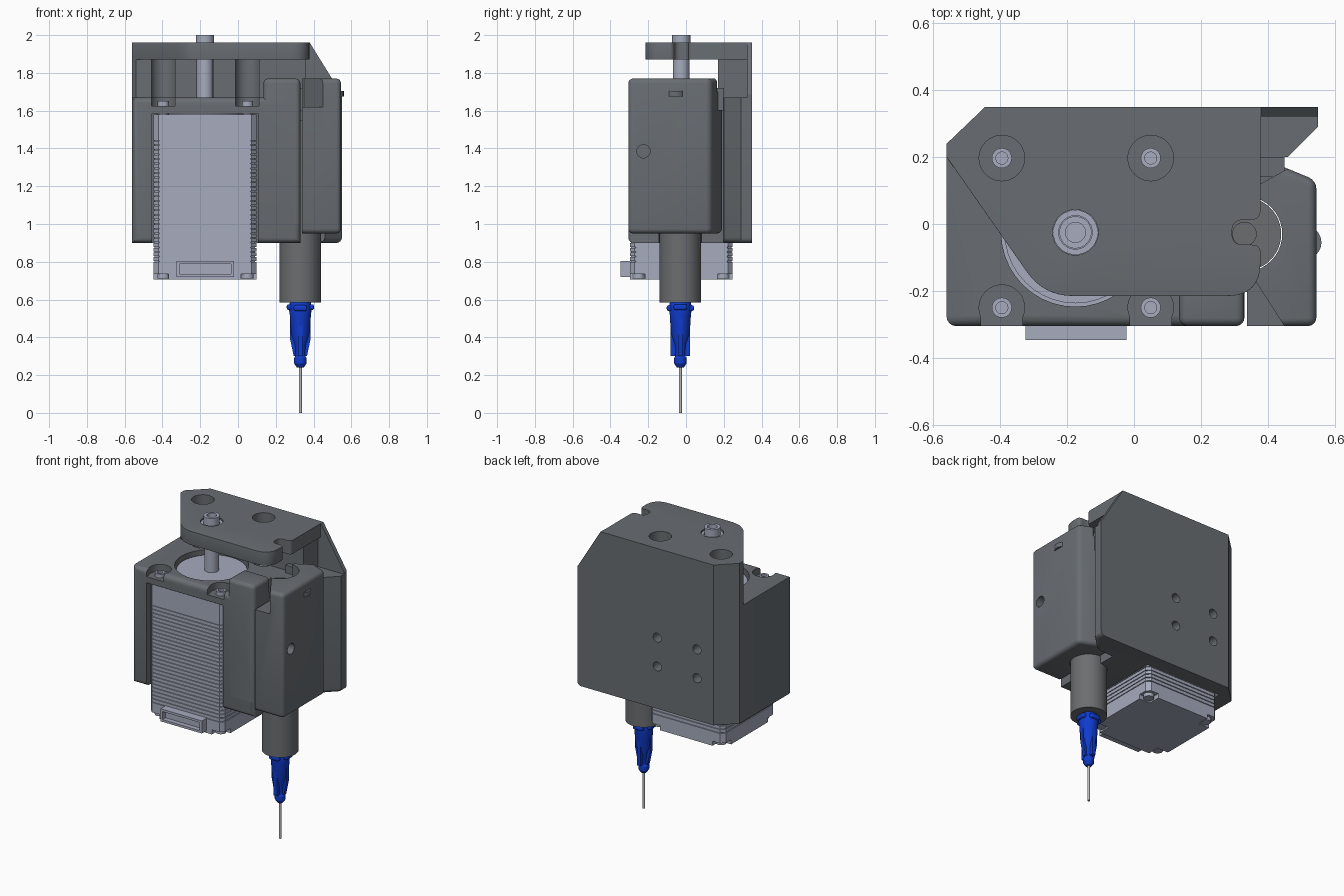
import bpy, bmesh, math
from mathutils import Vector

cube = bpy.data.objects.get("Cube")
if cube:
    bpy.data.objects.remove(cube, do_unlink=True)


def material(name, rgb):
    m = bpy.data.materials.new(name)
    m.use_nodes = True
    m.diffuse_color = (*rgb, 1)
    m.node_tree.nodes["Principled BSDF"].inputs["Base Color"].default_value = (*rgb, 1)
    return m


GREY = material("dark grey plastic", (0.14, 0.155, 0.17))
BARREL = material("barrel grey", (0.15, 0.155, 0.16))
METAL = material("light motor metal", (0.38, 0.41, 0.51))
BLUE = material("hub blue", (0.005, 0.045, 0.62))
STEEL = material("needle steel", (0.5, 0.5, 0.5))
parts = []


def finish(name, bm, mat):
    bmesh.ops.recalc_face_normals(bm, faces=bm.faces)
    mesh = bpy.data.meshes.new(name)
    bm.to_mesh(mesh)
    bm.free()
    mesh.materials.append(mat)
    ob = bpy.data.objects.new(name, mesh)
    bpy.context.collection.objects.link(ob)
    parts.append(ob)
    return ob


def outline(points):
    """Polygon from (x, y) or (x, y, corner radius) points."""
    out, n = [], len(points)
    for i, p in enumerate(points):
        c = Vector(p[:2])
        if len(p) < 3:
            out.append(c)
            continue
        a = (Vector(points[i - 1][:2]) - c).normalized()
        b = (Vector(points[(i + 1) % n][:2]) - c).normalized()
        t = p[2] / math.tan(a.angle(b) / 2)
        for k in range(9):
            s = k / 8
            out.append(c + a * t * (1 - s) ** 2 + b * t * s ** 2)
    return out


def prism(name, points, lo, hi, mat=GREY, soft=0, where=None, axis="z"):
    """Extrude an outline along z, or an x-z outline along y; soften chosen edges."""
    bm = bmesh.new()
    place = (lambda p, h: (p.x, p.y, h)) if axis == "z" else (lambda p, h: (p.x, h, p.y))
    face = bm.faces.new([bm.verts.new(place(p, lo)) for p in outline(points)])
    top = bmesh.ops.extrude_face_region(bm, geom=[face])["geom"]
    shift = (0, 0, hi - lo) if axis == "z" else (0, hi - lo, 0)
    bmesh.ops.translate(bm, vec=shift, verts=[v for v in top if isinstance(v, bmesh.types.BMVert)])
    bmesh.ops.recalc_face_normals(bm, faces=bm.faces)
    if soft:
        edges = [e for e in bm.edges if e.calc_face_angle(0) > 0.5
                 and (where is None or where((e.verts[0].co + e.verts[1].co) / 2))]
        bmesh.ops.bevel(bm, geom=edges, offset=soft, segments=4, profile=0.5,
                        affect="EDGES", clamp_overlap=True)
    return finish(name, bm, mat)


def box(name, x, y, z, mat=GREY, soft=0, where=None):
    pts = [(x[0], y[0]), (x[1], y[0]), (x[1], y[1]), (x[0], y[1])]
    return prism(name, pts, z[0], z[1], mat, soft, where)


def lathe(name, x, y, profile, mat, steps=40):
    """Turned part from (radius, z) points, closed at both ends."""
    bm = bmesh.new()
    rings = [[bm.verts.new((x + r * math.cos(math.tau * k / steps),
                            y + r * math.sin(math.tau * k / steps), z))
              for k in range(steps)] for r, z in profile]
    for a, b in zip(rings, rings[1:]):
        for k in range(steps):
            j = (k + 1) % steps
            bm.faces.new((a[k], a[j], b[j], b[k]))
    bm.faces.new(rings[0])
    bm.faces.new(rings[-1])
    return finish(name, bm, mat)


def cyl(name, x, y, r, lo, hi, mat=GREY):
    return lathe(name, x, y, [(r, lo), (r, hi)], mat)


def rod(name, r, start, direction, length, mat=GREY):
    """Cylinder along any direction."""
    ob = cyl(name, 0, 0, r, 0, length, mat)
    turn = Vector((0, 0, 1)).rotation_difference(Vector(direction)).to_matrix().to_4x4()
    ob.data.transform(turn)
    ob.data.transform(turn.Translation(start))
    return ob


def cut(ob, cutters):
    for c in cutters:
        c.hide_render = True
        m = ob.modifiers.new("cut", "BOOLEAN")
        m.operation, m.solver, m.object = "DIFFERENCE", "EXACT", c
        bpy.context.view_layer.objects.active = ob
        bpy.ops.object.modifier_apply(modifier=m.name)
        parts.remove(c)
        bpy.data.objects.remove(c, do_unlink=True)


MX, MY = -0.175, -0.025      # motor axis
SX, SY = 0.33, -0.03         # syringe axis
SCREW_X, FRONT_Y, BACK_Y = (-0.395, 0.05), -0.25, 0.197

# Main housing with motor pocket, screw recesses and mounting holes
body = prism("housing", [(-0.56, -0.305), (0.33, -0.305), (0.33, 0.195), (0.46, 0.2), (0.55, 0.29),
                         (0.55, 0.35), (-0.445, 0.35), (-0.56, 0.24)], 0.9, 1.67,
             soft=0.028, where=lambda c: c.y < -0.2 or (c.z < 1 and c.x > 0.5))
cutters = [box("pocket", (-0.455, 0.105), (-0.5, 0.252), (0.8, 1.585)),
           cyl("boss_hole", MX, MY, 0.222, 1.5, 1.8),
           cyl("syringe_bore", SX, SY, 0.113, 0.8, 1.9)]
for x in SCREW_X:
    for y in (FRONT_Y, BACK_Y):
        cutters.append(cyl("counterbore", x, y, 0.068, 1.625, 1.8))
    cutters.append(box("front_opening", (x - 0.062, x + 0.062), (-0.5, FRONT_Y), (1.625, 1.8)))
for x in (-0.035, -0.325):
    for z in (1.18, 1.37):
        cutters.append(rod("mount_hole", 0.03, (x, 0.28, z), (0, 1, 0), 0.2))
cut(body, cutters)

# Raised latch block beside the syringe, with its slot
latch = box("latch_block", (0.135, 0.33), (-0.305, -0.13), (1.0, 1.77), soft=0.025,
            where=lambda c: c.z > 1.1)
cut(latch, [cyl("syringe_bore", SX, SY, 0.113, 0.8, 1.9),
            box("slot", (0.2, 0.262), (-0.4, -0.24), (1.32, 1.45))])
box("slot_catch", (0.212, 0.25), (-0.27, -0.2), (1.33, 1.42))
box("rear_clip", (0.25, 0.45), (0.14, 0.2), (1.6, 1.72))

# Rear wall, gusset and top plate
wall = prism("rear_wall", [(-0.56, 0.2), (-0.54, 0.17), (0.36, 0.17), (0.36, 0.35),
                           (-0.445, 0.35), (-0.56, 0.24)], 1.665, 1.88)
cut(wall, [cyl("recess", x, BACK_Y, 0.068, 1.6, 2) for x in SCREW_X])
prism("gusset", [(0.35, 1.6), (0.55, 1.6), (0.55, 1.685), (0.38, 1.96), (0.35, 1.96)],
      0.322, 0.35, axis="y")
plate = prism("top_plate", [(-0.56, 0.2), (-0.27, -0.215, 0.17), (0.378, -0.215, 0.1),
                            (0.378, -0.062, 0.025), (0.293, -0.062, 0.033), (0.293, 0.012, 0.033),
                            (0.378, 0.012, 0.03), (0.378, 0.35), (-0.445, 0.35), (-0.56, 0.24)],
              1.87, 1.96, soft=0.018,
              where=lambda c: c.y < 0.15 and abs(c.z - 1.915) > 0.03 and not (c.x > 0.27 and -0.08 < c.y < 0.04))
cut(plate, [cyl("access_hole", x, BACK_Y, 0.068, 1.8, 2.1) for x in SCREW_X]
    + [cyl("bearing_hole", MX, MY, 0.068, 1.8, 2.1)])

# Syringe cover with lowered front and rear corners
cover = prism("syringe_cover", [(0.338, -0.305), (0.545, -0.305), (0.545, 0.13), (0.4, 0.19),
                                (0.338, 0.19)], 0.95, 1.77, soft=0.025,
              where=lambda c: c.x > 0.34)
cut(cover, [prism("front_corner", [(0.3, -0.4), (0.51, -0.4), (0.35, -0.15), (0.3, -0.15)], 1.62, 1.9),
            prism("rear_corner", [(0.3, 0.08), (0.36, 0.11), (0.55, 0.215), (0.3, 0.3)], 1.7, 1.9),
            cyl("syringe_bore", SX, SY, 0.113, 0.8, 1.9),
            rod("side_hole", 0.035, (0.44, -0.225, 1.385), (1, 0, 0), 0.3)])
cyl("cover_nub", 0.51, -0.055, 0.05, 1.675, 1.705)

# Motor: end caps, stacked laminations, boss, shaft
H = 0.272


def square(name, h, lo, hi):
    c = 0.025
    pts = [(h - c, -h), (h, c - h), (h, h - c), (h - c, h), (c - h, h), (-h, h - c), (-h, c - h), (c - h, -h)]
    return prism(name, [(MX + a, MY + b) for a, b in pts], lo, hi, METAL)


lower_cap = square("motor_lower_cap", H, 0.705, 0.8)
corners = [(MX + i * H, MY + j * H) for i in (-1, 1) for j in (-1, 1)]
cut(lower_cap, [box("corner_notch", (x - 0.08, x + 0.08), (y - 0.08, y + 0.08), (0.6, 0.735), METAL)
                for x, y in corners])
for x in SCREW_X:
    for y in (FRONT_Y, BACK_Y):
        cyl("motor_foot_screw", x, y, 0.032, 0.712, 0.74, METAL)
        lathe("motor_top_screw", x, y, [(0.03, 1.55), (0.03, 1.65), (0.018, 1.65), (0.018, 1.635)], METAL, 24)
square("motor_core", H - 0.006, 0.79, 1.45)
LAYERS = 26
step = (1.44 - 0.8) / LAYERS
for i in range(LAYERS):
    square("motor_lamination", H, 0.8 + (i + 0.2) * step, 0.8 + (i + 1) * step)
square("motor_upper_cap", H, 1.443, 1.58)
cyl("motor_boss", MX, MY, 0.212, 1.57, 1.64, METAL)
cyl("motor_shaft", MX, MY, 0.044, 1.6, 1.965, METAL)
lathe("shaft_bearing", MX, MY, [(0.067, 1.875), (0.067, 1.95), (0.05, 1.95), (0.05, 1.94)], METAL)
lathe("shaft_end", MX, MY, [(0.048, 1.93), (0.048, 2.0), (0.03, 2.0), (0.03, 1.97)], METAL)
plug = box("motor_connector", (-0.325, -0.022), (-0.347, -0.28), (0.72, 0.803), METAL)
cut(plug, [box("connector_opening", (-0.31, -0.037), (-0.4, -0.315), (0.735, 0.788), METAL)])

# Syringe barrel, open down the middle
lathe("syringe_barrel", SX, SY, [(0.035, 0.585), (0.11, 0.585), (0.11, 1.55), (0.035, 1.55), (0.035, 0.58)],
      BARREL, 48)

# Needle hub with lugs and ribs
lathe("needle_hub", SX, SY, [(0.055, 0.585), (0.062, 0.56), (0.056, 0.52), (0.05, 0.42), (0.03, 0.36),
                             (0.027, 0.3), (0.033, 0.29), (0.033, 0.262), (0.018, 0.24)], BLUE, 32)
box("hub_lug", (SX - 0.072, SX + 0.072), (SY - 0.035, SY + 0.035), (0.545, 0.575), BLUE, 0.01)
box("hub_lug", (SX - 0.035, SX + 0.035), (SY - 0.072, SY + 0.072), (0.54, 0.57), BLUE, 0.01)
box("hub_rib", (SX - 0.012, SX + 0.012), (SY - 0.052, SY + 0.052), (0.3, 0.53), BLUE)
prism("hub_rib", [(SX + s * r, z) for s, r, z in ((-1, 0.035, 0.3), (1, 0.035, 0.3), (1, 0.054, 0.39),
                                                  (1, 0.054, 0.53), (-1, 0.054, 0.53), (-1, 0.054, 0.39))],
      SY - 0.012, SY + 0.012, BLUE, axis="y")
cyl("needle", SX, SY, 0.008, 0, 0.25, STEEL)

# Smooth shading with sharp edges kept
bpy.ops.object.select_all(action="DESELECT")
for ob in parts:
    ob.select_set(True)
bpy.context.view_layer.objects.active = body
bpy.ops.object.shade_smooth_by_angle(angle=math.radians(30))
